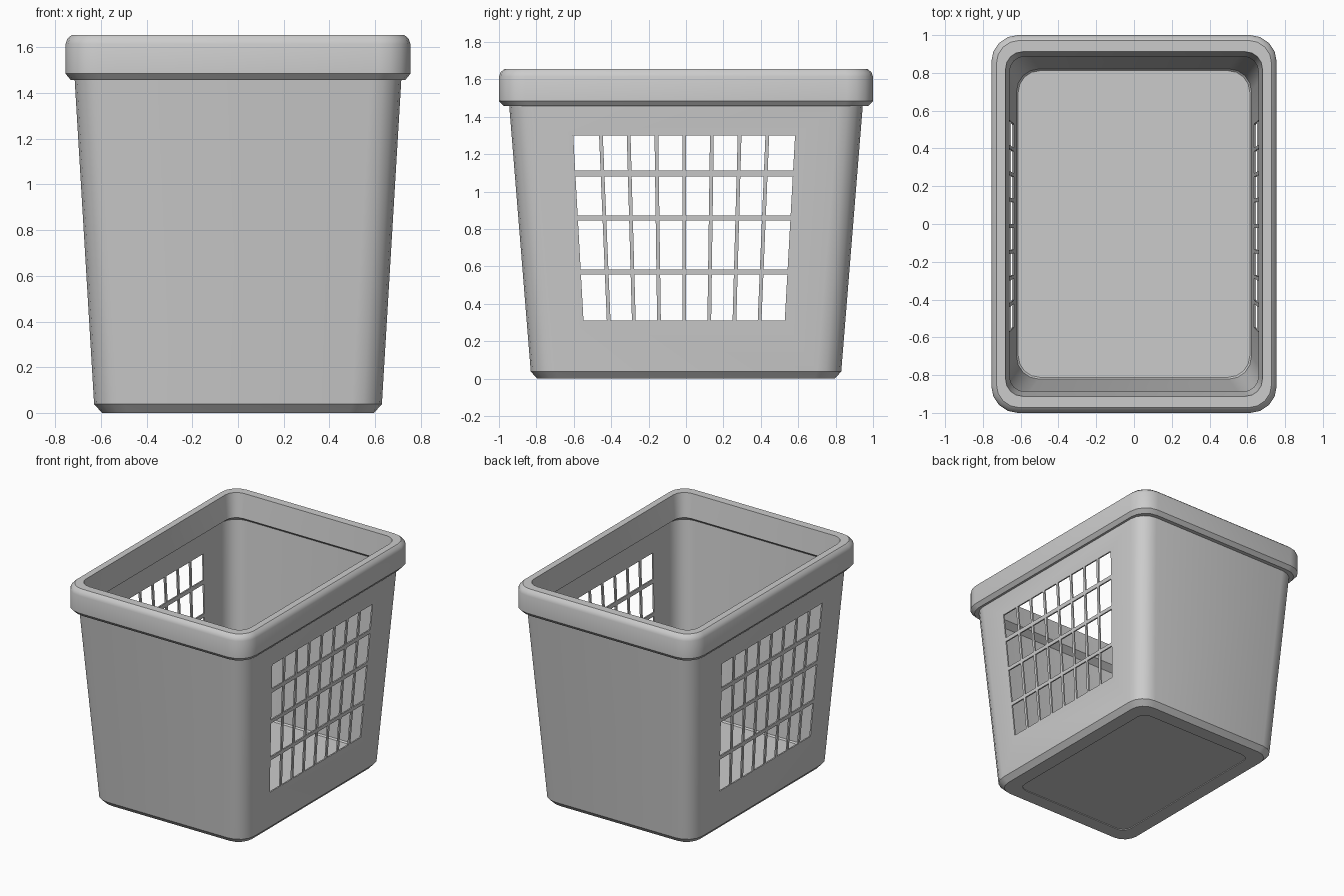
import bpy, bmesh, math

if "Cube" in bpy.data.objects:
    bpy.data.objects.remove(bpy.data.objects["Cube"])

SEG = 4  # segments per rounded corner


def ring(bm, hx, hy, r, z):
    """Rounded rectangle of vertices at height z."""
    verts = []
    for k, (sx, sy) in enumerate([(1, 1), (-1, 1), (-1, -1), (1, -1)]):
        for i in range(SEG + 1):
            a = math.pi / 2 * (k + i / SEG)
            verts.append(bm.verts.new((sx * (hx - r) + r * math.cos(a),
                                       sy * (hy - r) + r * math.sin(a), z)))
    return verts


def finish(bm, name):
    bmesh.ops.recalc_face_normals(bm, faces=bm.faces)
    me = bpy.data.meshes.new(name)
    bm.to_mesh(me)
    bm.free()
    ob = bpy.data.objects.new(name, me)
    bpy.context.collection.objects.link(ob)
    return ob


# Basket shell: half width, half depth, corner radius, height
profile = [
    (0.49, 0.69, 0.07, 0.006), (0.49, 0.69, 0.07, 0.0),      # foot recess
    (0.595, 0.795, 0.11, 0.0), (0.63, 0.83, 0.13, 0.038),    # base chamfer
    (0.715, 0.945, 0.13, 1.457),                             # outer wall
    (0.732, 0.975, 0.13, 1.457), (0.755, 1.0, 0.14, 1.485),  # rim outside
    (0.755, 1.0, 0.14, 1.615), (0.747, 0.992, 0.135, 1.638), (0.728, 0.972, 0.12, 1.655),
    (0.68, 0.912, 0.09, 1.655),                              # rim inside
    (0.659, 0.887, 0.08, 1.48), (0.704, 0.934, 0.118, 1.445),
    (0.622, 0.821, 0.12, 0.08), (0.613, 0.812, 0.115, 0.07),  # inner wall, floor
]
bm = bmesh.new()
rings = [ring(bm, *p) for p in profile]
n = len(rings[0])
for a, b in zip(rings, rings[1:]):
    for i in range(n):
        j = (i + 1) % n
        bm.faces.new((a[i], a[j], b[j], b[i]))
bm.faces.new(rings[0])
bm.faces.new(rings[-1])
basket = finish(bm, "basket")

# Cutters for the side grilles: columns lean with the wall taper
rows = [(0.31, 0.557), (0.584, 0.845), (0.872, 1.082), (1.112, 1.30)]
COLS, BAR = 8, 0.01


def column_y(c, z):
    t = (z - 0.31) / 0.99
    return -0.01 + (c / COLS * 2 - 1) * (0.538 + 0.055 * t)


bm = bmesh.new()
for z0, z1 in rows:
    for c in range(COLS):
        lo = BAR if c else 0
        hi = BAR if c < COLS - 1 else 0
        loops = []
        for x in (-1, 1):
            loops.append([bm.verts.new((x, y, z)) for y, z in (
                (column_y(c, z0) + lo, z0), (column_y(c + 1, z0) - hi, z0),
                (column_y(c + 1, z1) - hi, z1), (column_y(c, z1) + lo, z1))])
        a, b = loops
        bm.faces.new(a)
        bm.faces.new(b)
        for i in range(4):
            j = (i + 1) % 4
            bm.faces.new((a[i], a[j], b[j], b[i]))
cutter = finish(bm, "grille_cutter")
cutter.hide_render = True

# Cut the grilles on both sides
bpy.context.view_layer.objects.active = basket
basket.select_set(True)
cut = basket.modifiers.new("grille", 'BOOLEAN')
cut.operation = 'DIFFERENCE'
cut.solver = 'EXACT'
cut.object = cutter
bpy.ops.object.modifier_apply(modifier=cut.name)
bpy.data.objects.remove(cutter)
bpy.ops.object.shade_smooth_by_angle(angle=math.radians(35))
